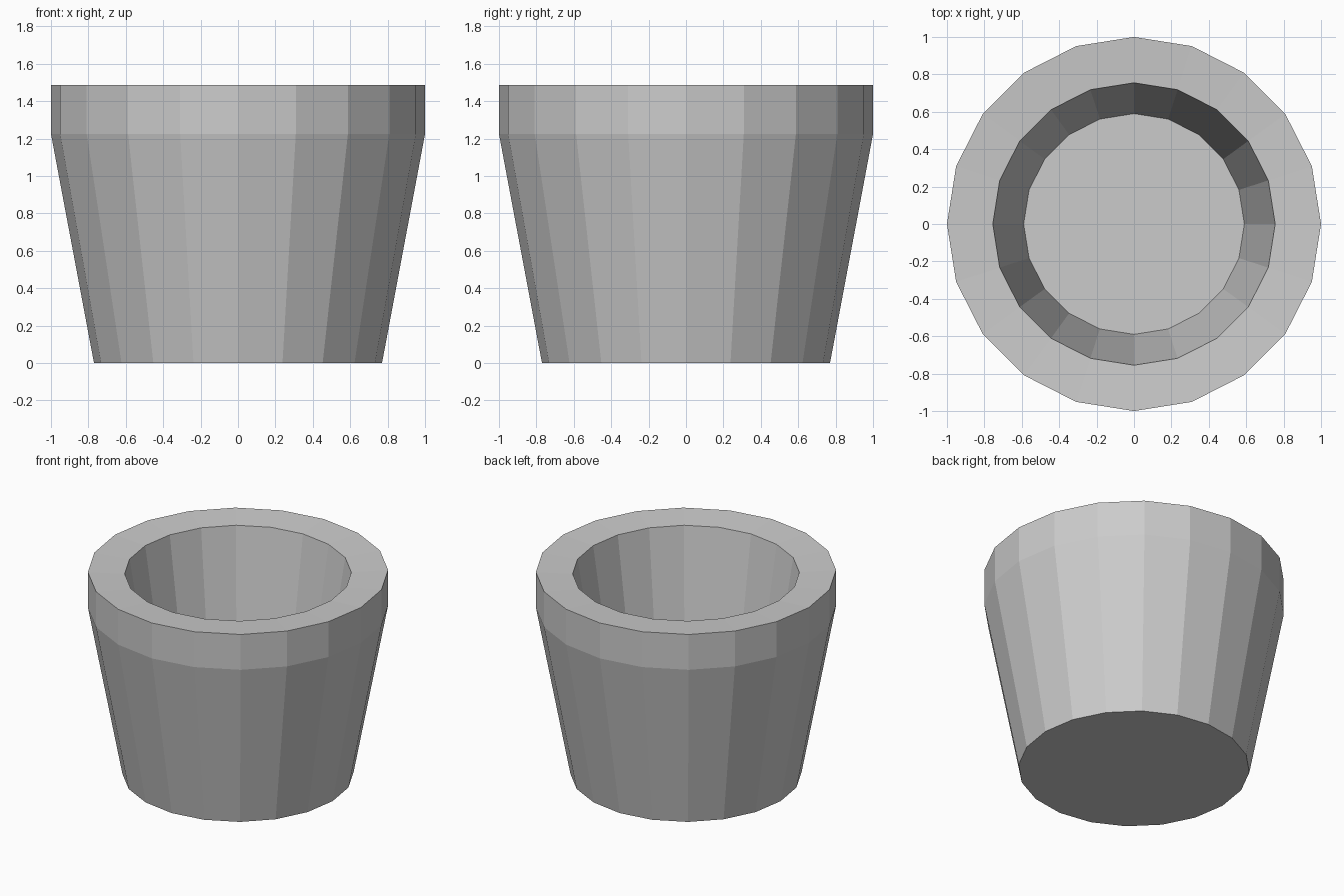
import bpy
import bmesh
from math import cos, sin, tau

cube = bpy.data.objects.get("Cube")
if cube:
    bpy.data.objects.remove(cube, do_unlink=True)

SIDES = 20
# Radius and height, from the base up the outside and down the inside
PROFILE = [(0.77, 0), (1, 1.225), (1, 1.485), (0.755, 1.47), (0.59, 0.4)]

# One plain grey for the whole pot
grey = bpy.data.materials.new("plain grey")
grey.use_nodes = True
colour = (0.6, 0.6, 0.6, 1)
grey.diffuse_color = colour
grey.node_tree.nodes["Principled BSDF"].inputs["Base Color"].default_value = colour

# Turned pot: tapered wall, upright collar, thick rim and hollow inside
bm = bmesh.new()
rings = [[bm.verts.new((r * cos(tau * i / SIDES), r * sin(tau * i / SIDES), z))
          for i in range(SIDES)] for r, z in PROFILE]
for low, high in zip(rings, rings[1:]):
    for i in range(SIDES):
        j = (i + 1) % SIDES
        bm.faces.new((low[i], low[j], high[j], high[i]))

# Underside and inner floor
bm.faces.new(rings[0][::-1])
bm.faces.new(rings[-1])

mesh = bpy.data.meshes.new("flower_pot")
bm.to_mesh(mesh)
bm.free()
mesh.materials.append(grey)
pot = bpy.data.objects.new("flower_pot", mesh)
bpy.context.collection.objects.link(pot)
